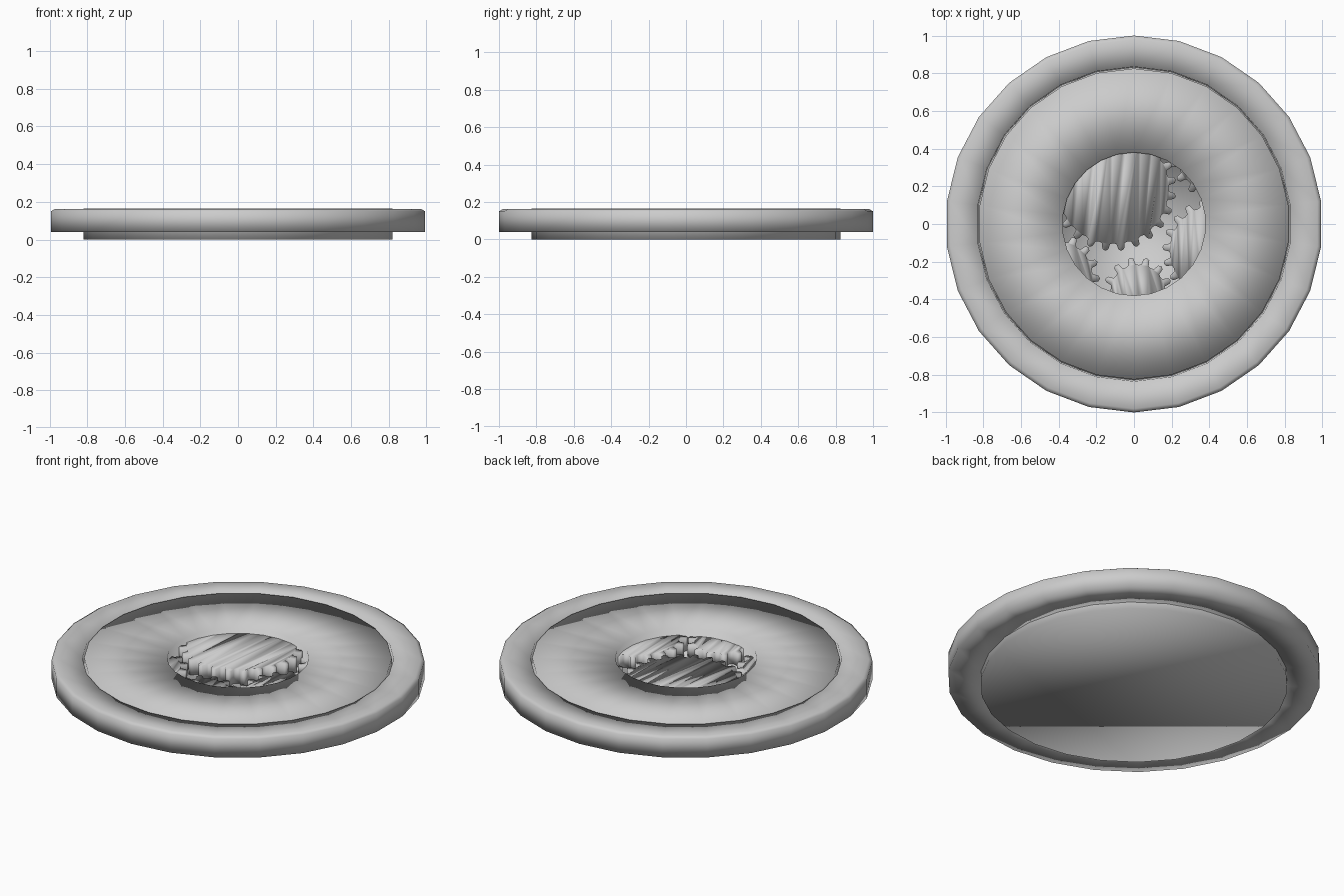
import bpy, bmesh, math

if "Cube" in bpy.data.objects:
    bpy.data.objects.remove(bpy.data.objects["Cube"])

SIDES = 26
grey = bpy.data.materials.new("plain_grey")
grey.diffuse_color = (0.6, 0.6, 0.6, 1)
grey.use_nodes = True
grey.node_tree.nodes["Principled BSDF"].inputs["Base Color"].default_value = grey.diffuse_color


def finish(bm, name):
    bmesh.ops.recalc_face_normals(bm, faces=bm.faces)
    for f in bm.faces:
        f.smooth = True
    me = bpy.data.meshes.new(name)
    bm.to_mesh(me)
    bm.free()
    me.materials.append(grey)
    ob = bpy.data.objects.new(name, me)
    bpy.context.collection.objects.link(ob)
    return ob


def lathe(name, profile, closed=False):
    """Spin (radius, z) points about z; open profiles get flat end caps."""
    bm = bmesh.new()
    rings = []
    for r, z in profile:
        ring = []
        for i in range(SIDES):
            a = math.pi / 2 + math.tau * i / SIDES
            ring.append(bm.verts.new((r * math.cos(a), r * math.sin(a), z)))
        rings.append(ring)
    pairs = list(zip(rings, rings[1:]))
    if closed:
        pairs.append((rings[-1], rings[0]))
    else:
        bm.faces.new(rings[0])
        bm.faces.new(rings[-1])
    for a, b in pairs:
        for i in range(SIDES):
            j = (i + 1) % SIDES
            bm.faces.new((a[i], a[j], b[j], b[i]))
    return finish(bm, name)


def gear(name, x, y, radius, teeth, z0, z1, phase=0.0):
    """Extruded cog with rounded teeth, smooth over its rim."""
    bm = bmesh.new()
    steps = ((0.0, -0.022), (0.22, -0.018), (0.32, 0.012),
             (0.5, 0.02), (0.68, 0.012), (0.78, -0.018))
    outline = []
    for t in range(teeth):
        for s, dr in steps:
            a = math.tau * (t + s + phase) / teeth
            r = radius + dr
            outline.append((x + r * math.cos(a), y + r * math.sin(a)))
    low = [bm.verts.new((px, py, z0)) for px, py in outline]
    top = [bm.verts.new((px, py, z1)) for px, py in outline]
    n = len(outline)
    bm.faces.new(low)
    bm.faces.new(top)
    for i in range(n):
        j = (i + 1) % n
        bm.faces.new((low[i], low[j], top[j], top[i]))
    return finish(bm, name)


# Outer rim with a small top bevel
lathe("outer_rim", [(0.825, 0.04), (1.0, 0.04), (1.0, 0.15),
                    (0.98, 0.162), (0.835, 0.162)], closed=True)

# Body: base, raised face and round window pocket
lathe("face_plate", [(0.825, 0.0), (0.825, 0.166), (0.38, 0.166), (0.38, 0.05)])

# Cogs showing through the window
gear("main_cog", -0.11, 0.19, 0.315, 24, 0.05, 0.135)
gear("right_cog", 0.43, -0.14, 0.26, 20, 0.05, 0.125, 0.3)
gear("lower_cog", 0.02, -0.36, 0.165, 13, 0.05, 0.12, 0.2)
gear("left_cog", -0.41, -0.28, 0.21, 16, 0.05, 0.115, 0.4)
gear("upper_right_cog", 0.42, 0.37, 0.215, 16, 0.05, 0.1, 0.1)
